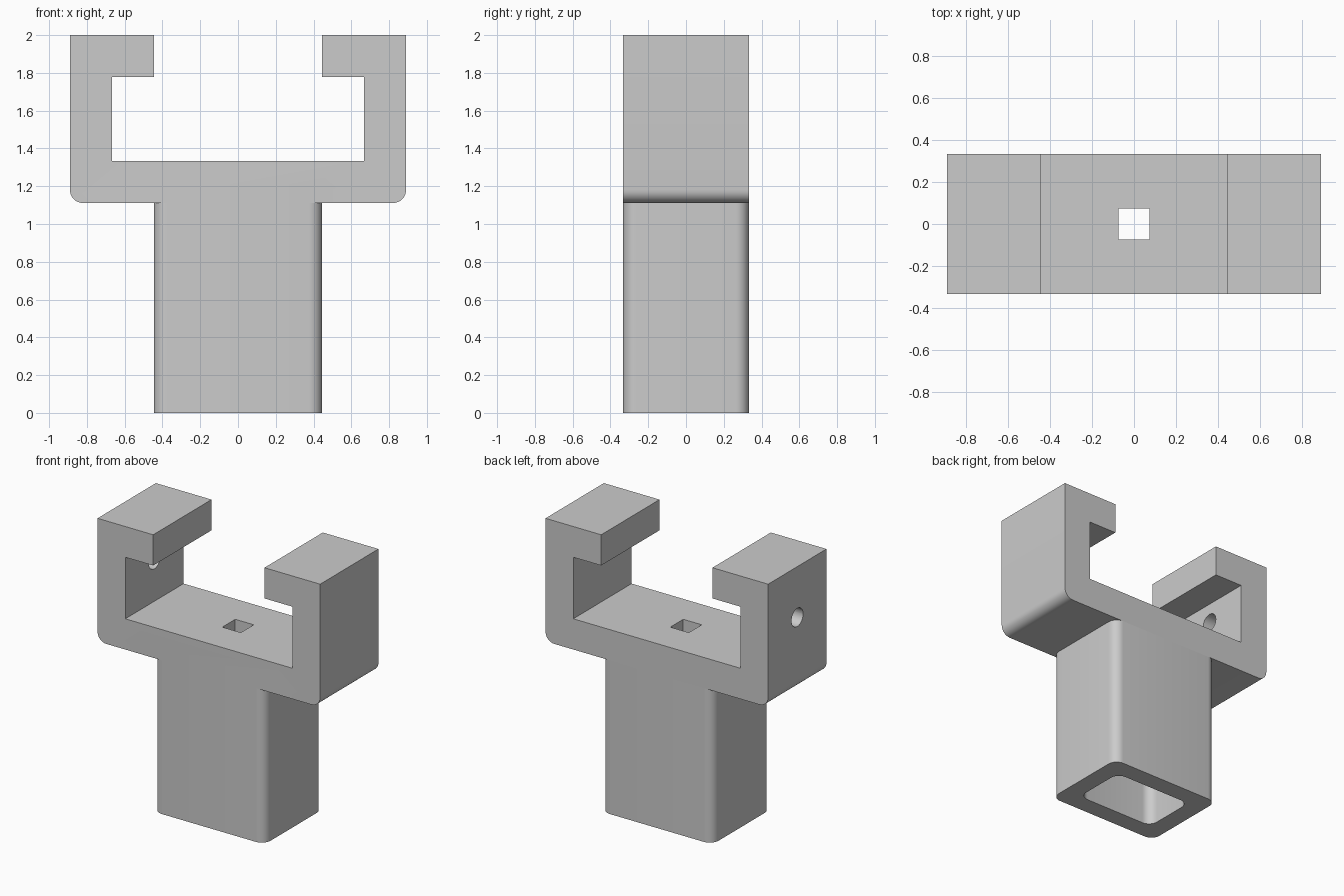
import bpy, bmesh, math
from mathutils import Matrix, Vector

default = bpy.data.objects.get("Cube")
if default:
    bpy.data.objects.remove(default, do_unlink=True)

W, D, T = 0.89, 0.333, 0.222      # half width, half depth, wall thickness
BASE, TOP = 1.111, 2.0            # underside and top of the clamp
R = 0.07                          # corner radius

grey = bpy.data.materials.new("plain grey")
grey.use_nodes = True
grey.diffuse_color = (0.6, 0.6, 0.6, 1)
grey.node_tree.nodes["Principled BSDF"].inputs["Base Color"].default_value = (0.6, 0.6, 0.6, 1)


def arc(cx, cy, r, start, steps=8):
    """Quarter circle of points, counter-clockwise from the start angle."""
    angles = [math.radians(start + 90 * i / steps) for i in range(steps + 1)]
    return [(cx + r * math.cos(a), cy + r * math.sin(a)) for a in angles]


def rounded_rect(hx, hy, r):
    return (arc(hx - r, hy - r, r, 0) + arc(r - hx, hy - r, r, 90)
            + arc(r - hx, r - hy, r, 180) + arc(hx - r, r - hy, r, 270))


def prism(name, outline, height, matrix):
    """Extrude an outline upward from its plane, then place it."""
    bm = bmesh.new()
    face = bm.faces.new([bm.verts.new((x, y, 0)) for x, y in outline])
    extruded = bmesh.ops.extrude_face_region(bm, geom=[face])["geom"]
    verts = [v for v in extruded if isinstance(v, bmesh.types.BMVert)]
    bmesh.ops.translate(bm, verts=verts, vec=Vector((0, 0, height)))
    bm.transform(matrix)
    bmesh.ops.recalc_face_normals(bm, faces=bm.faces)
    mesh = bpy.data.meshes.new(name)
    bm.to_mesh(mesh)
    bm.free()
    mesh.materials.append(grey)
    obj = bpy.data.objects.new(name, mesh)
    bpy.context.collection.objects.link(obj)
    return obj


def combine(target, tool, operation):
    mod = target.modifiers.new(operation, "BOOLEAN")
    mod.operation, mod.solver, mod.object = operation, "EXACT", tool
    bpy.context.view_layer.objects.active = target
    bpy.ops.object.modifier_apply(modifier=mod.name)
    bpy.data.objects.remove(tool, do_unlink=True)


# Clamp: C-shaped outline with two inward lips, run from front to back
inner, lip = W - T, 0.445
right_half = arc(W - R, BASE + R, R, 270) + [
    (W, TOP), (lip, TOP), (lip, TOP - T), (inner, TOP - T), (inner, BASE + T)]
left_half = [(-x, z) for x, z in reversed(right_half)]
bracket = prism("clamp_bracket", right_half + left_half, 2 * D,
                Matrix.Translation((0, D, 0)) @ Matrix.Rotation(math.pi / 2, 4, "X"))

# Hollow socket below the clamp
leg = prism("socket_leg", rounded_rect(lip, D, R), BASE + 0.1, Matrix())
combine(bracket, leg, "UNION")
cavity = prism("socket_cavity", rounded_rect(lip - 0.133, D - 0.133, R), BASE + 0.1,
               Matrix.Translation((0, 0, -0.1)))
combine(bracket, cavity, "DIFFERENCE")

# Square opening through the clamp floor
s = 0.074
square = prism("floor_opening", [(-s, -s), (s, -s), (s, s), (-s, s)], 0.6,
               Matrix.Translation((0, 0, 0.95)))
combine(bracket, square, "DIFFERENCE")

# Round screw hole through the right wall only
circle = rounded_rect(0.066, 0.066, 0.0659)
screw = prism("screw_hole", circle, 0.5,
              Matrix.Translation((-W - 0.1, 0, 1.633)) @ Matrix.Rotation(math.pi / 2, 4, "Y"))
combine(bracket, screw, "DIFFERENCE")

# Smooth rounded corners, sharp edges elsewhere
bpy.ops.object.select_all(action="DESELECT")
bracket.select_set(True)
bpy.context.view_layer.objects.active = bracket
bpy.ops.object.shade_smooth_by_angle(angle=math.radians(30))
